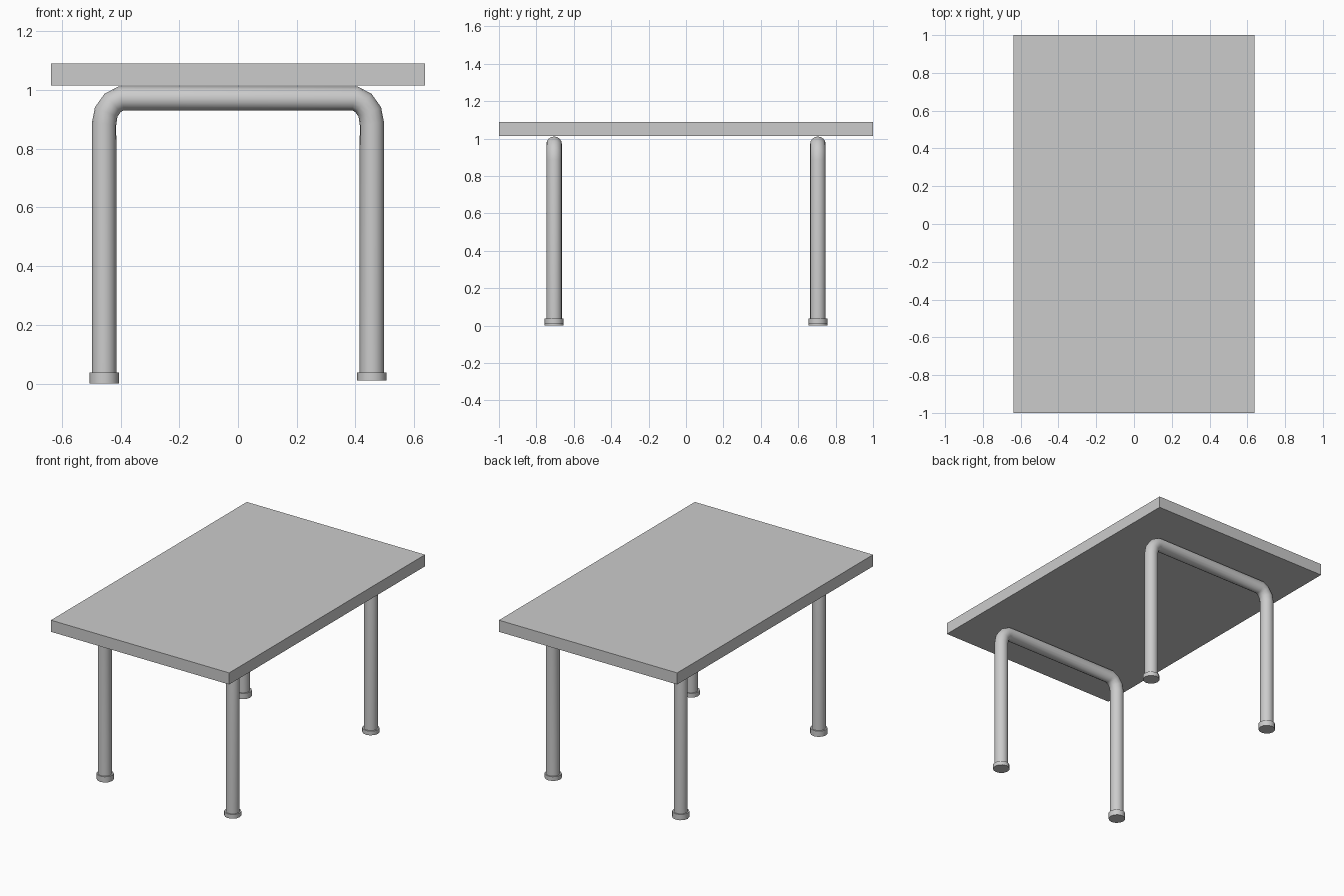
import bpy
from math import radians

if "Cube" in bpy.data.objects:
    bpy.data.objects.remove(bpy.data.objects["Cube"])

LEG_X, LEG_Y = 0.456, 0.705
TUBE_R, FOOT_R, FOOT_TOP = 0.0415, 0.0505, 0.037


def shade(obj):
    bpy.ops.object.select_all(action='DESELECT')
    obj.select_set(True)
    bpy.context.view_layer.objects.active = obj
    bpy.ops.object.shade_smooth_by_angle(angle=radians(40))


def tube_frame(name, y):
    # One bent tube: up the left leg, across, and down the right leg
    half = [(LEG_X, 0.02), (LEG_X, 0.885), (0.449, 0.925),
            (0.427, 0.956), (0.398, 0.971)]
    path = [(-x, z) for x, z in half] + half[::-1]
    curve = bpy.data.curves.new(name, 'CURVE')
    curve.dimensions = '3D'
    curve.bevel_depth = TUBE_R
    curve.bevel_resolution = 6
    curve.use_fill_caps = True
    spline = curve.splines.new('POLY')
    spline.points.add(len(path) - 1)
    for point, (x, z) in zip(spline.points, path):
        point.co = (x, y, z, 1)
    obj = bpy.data.objects.new(name, curve)
    bpy.context.collection.objects.link(obj)
    bpy.ops.object.select_all(action='DESELECT')
    obj.select_set(True)
    bpy.context.view_layer.objects.active = obj
    bpy.ops.object.convert(target='MESH')
    shade(bpy.context.object)


def foot(name, x, y, bottom):
    bpy.ops.mesh.primitive_cylinder_add(
        vertices=12, radius=FOOT_R, depth=FOOT_TOP - bottom,
        location=(x, y, (FOOT_TOP + bottom) / 2))
    obj = bpy.context.object
    obj.name = name
    shade(obj)


# Table top slab
bpy.ops.mesh.primitive_cube_add(size=1, location=(0, 0, 1.0525))
top = bpy.context.object
top.name = "table_top"
top.scale = (1.274, 2.0, 0.075)
bpy.ops.object.transform_apply(location=False, rotation=False, scale=True)

# Front and back leg frames with end caps (right caps are slightly shorter)
for side, y in (("front", -LEG_Y), ("back", LEG_Y)):
    tube_frame(f"{side}_leg_frame", y)
    foot(f"{side}_left_foot", -LEG_X, y, 0.0)
    foot(f"{side}_right_foot", LEG_X, y, 0.01)
